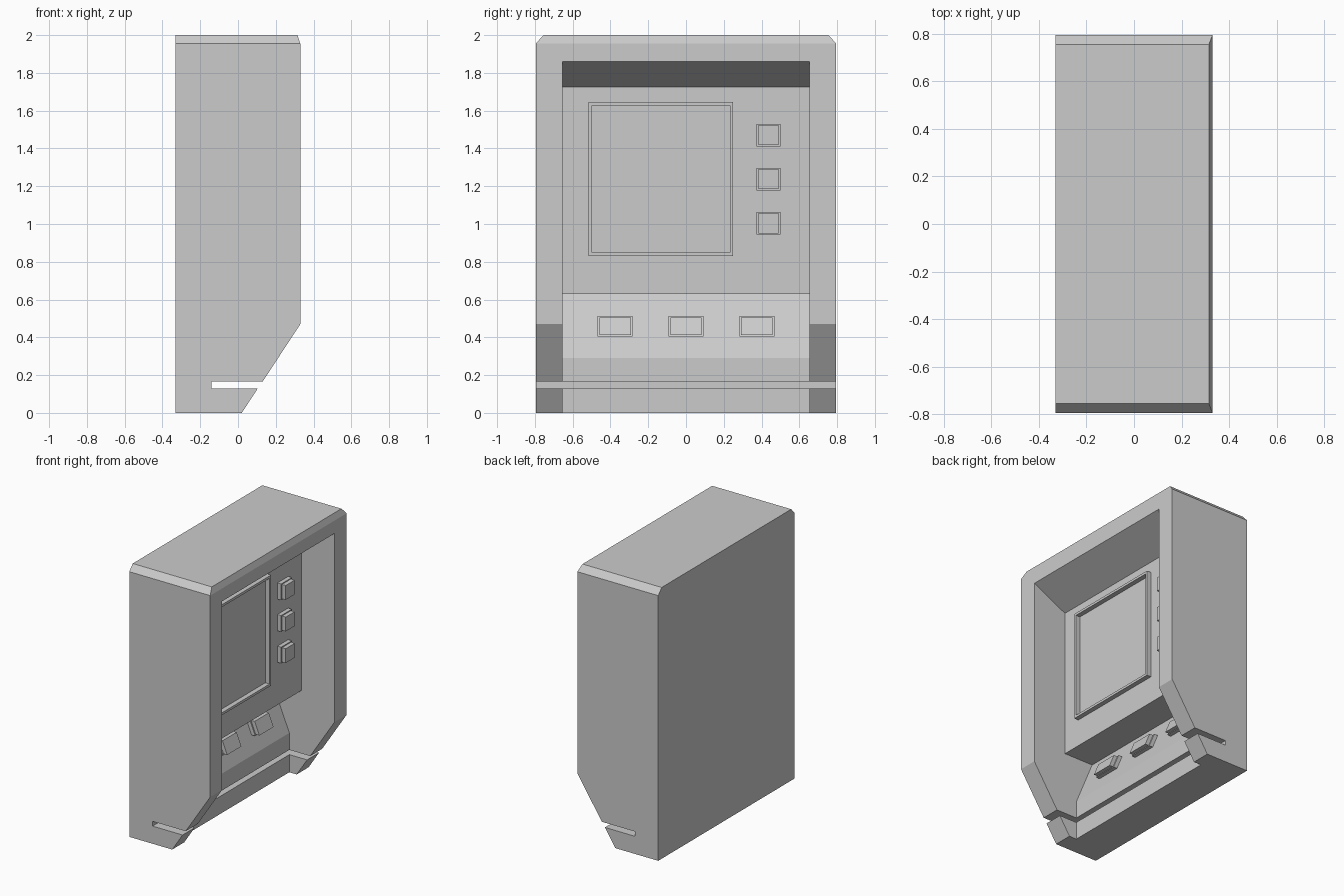
import bpy, bmesh
from mathutils import Vector

if "Cube" in bpy.data.objects:
    bpy.data.objects.remove(bpy.data.objects["Cube"])


def to_object(bm, name):
    bmesh.ops.recalc_face_normals(bm, faces=bm.faces)
    mesh = bpy.data.meshes.new(name)
    bm.to_mesh(mesh)
    bm.free()
    ob = bpy.data.objects.new(name, mesh)
    bpy.context.collection.objects.link(ob)
    return ob


def extrude_profile(points, half_width):
    """Closed xz profile extruded symmetrically along y."""
    bm = bmesh.new()
    face = bm.faces.new([bm.verts.new((x, -half_width, z)) for x, z in points])
    ext = bmesh.ops.extrude_face_region(bm, geom=[face])
    verts = [g for g in ext["geom"] if isinstance(g, bmesh.types.BMVert)]
    bmesh.ops.translate(bm, verts=verts, vec=(0, 2 * half_width, 0))
    return bm


PANEL_X = 0.06
LEDGE_Z = 0.63


def surface_x(z):
    """Depth of the recessed front at height z (upright panel or sloping shelf)."""
    return PANEL_X if z > LEDGE_Z else -0.04 - (z - 0.29) * 0.14 / 0.34


def add_block(bm, y0, y1, z0, z1, h0, h1):
    """Block rising from the recessed front between heights h0 and h1."""
    cube = bmesh.ops.create_cube(bm, size=1)["verts"]
    for v in cube:
        z = z1 if v.co.z > 0 else z0
        v.co = (surface_x(z) + (h1 if v.co.x > 0 else h0),
                y1 if v.co.y > 0 else y0, z)


def button(name, y, z, w, h):
    bm = bmesh.new()
    add_block(bm, y - w / 2, y + w / 2, z - h / 2, z + h / 2, -0.01, 0.03)
    w, h = w - 0.02, h - 0.014
    add_block(bm, y - w / 2, y + w / 2, z - h / 2, z + h / 2, 0.02, 0.06)
    return to_object(bm, name)


# Main housing: side outline including the through slot near the bottom
bm = extrude_profile([(-0.33, 0), (0.02, 0), (0.105, 0.13), (-0.14, 0.13),
                      (-0.14, 0.165), (0.13, 0.165), (0.33, 0.47),
                      (0.33, 1.955), (0.315, 2), (-0.33, 2)], 0.795)
# Chamfered upper side edges
for s in (-1, 1):
    cut = bmesh.ops.bisect_plane(bm, geom=bm.verts[:] + bm.edges[:] + bm.faces[:],
                                 plane_co=Vector((0, s * 0.755, 2)),
                                 plane_no=Vector((0, s * 0.045, 0.04)), clear_outer=True)
    edges = [g for g in cut["geom_cut"] if isinstance(g, bmesh.types.BMEdge)]
    bmesh.ops.edgeloop_fill(bm, edges=edges)
housing = to_object(bm, "housing")

# Front recess: hood, upright panel, ledge and sloping shelf
cutter = to_object(extrude_profile([
    (PANEL_X, 1.725), (PANEL_X, LEDGE_Z), (-0.18, LEDGE_Z), (-0.04, 0.29),
    (-0.04, -0.1), (0.5, -0.1), (0.5, 1.945)], 0.655), "recess_cutter")
cutter.hide_render = True
mod = housing.modifiers.new("recess", 'BOOLEAN')
mod.operation = 'DIFFERENCE'
mod.solver = 'EXACT'
mod.object = cutter
bpy.context.view_layer.objects.active = housing
bpy.ops.object.modifier_apply(modifier=mod.name)
bpy.data.objects.remove(cutter)

# Raised rim around the screen
bm = bmesh.new()
t, top = 0.018, 0.035
y0, y1, z0, z1 = -0.515, 0.25, 0.83, 1.645
add_block(bm, y0, y0 + t, z0, z1, -0.01, top)
add_block(bm, y1 - t, y1, z0, z1, -0.01, top)
add_block(bm, y0 + t, y1 - t, z0, z0 + t, -0.01, top)
add_block(bm, y0 + t, y1 - t, z1 - t, z1, -0.01, top)
to_object(bm, "screen_rim")

# Column of square buttons and row of wide buttons
for i, z in enumerate((1.47, 1.237, 1.004)):
    button(f"side_button_{i + 1}", 0.437, z, 0.125, 0.12)
for i, y in enumerate((-0.375, 0, 0.375)):
    button(f"shelf_button_{i + 1}", y, 0.459, 0.185, 0.108)
